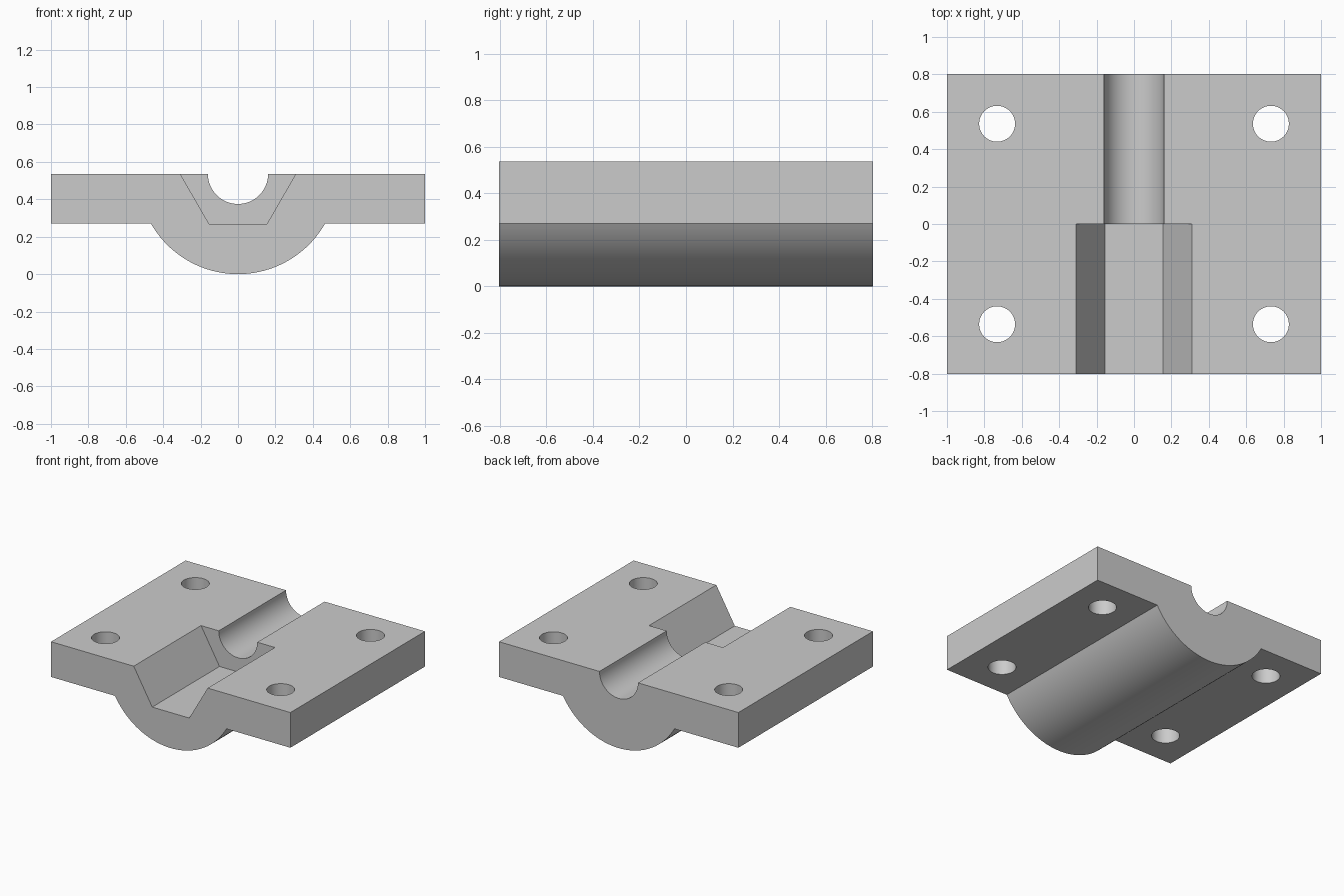
import bpy, bmesh, math
from mathutils import Vector

cube = bpy.data.objects.get("Cube")
if cube:
    bpy.data.objects.remove(cube, do_unlink=True)

HALF_X, HALF_Y = 1.0, 0.803
TOP, PLATE_BOTTOM = 0.536, 0.27
BOSS_R, BORE_R, HEX_R, HOLE_R = 0.536, 0.161, 0.309, 0.096

steel = bpy.data.materials.new("light grey")
steel.use_nodes = True
grey = (0.6, 0.6, 0.6, 1.0)
steel.diffuse_color = grey
steel.node_tree.nodes["Principled BSDF"].inputs["Base Color"].default_value = grey


def arc(radius, start, end, steps):
    """Points of an arc in XZ, centred on the axis in the top face."""
    angles = [start + (end - start) * i / steps for i in range(steps + 1)]
    return [(radius * math.cos(a), TOP + radius * math.sin(a)) for a in angles]


def extrude(name, outline, offset, direction):
    """Solid made by sweeping a flat outline along a direction."""
    bm = bmesh.new()
    base = bm.faces.new([bm.verts.new(Vector(p) + offset) for p in outline])
    swept = bmesh.ops.extrude_face_region(bm, geom=[base])["geom"]
    verts = [v for v in swept if isinstance(v, bmesh.types.BMVert)]
    bmesh.ops.translate(bm, verts=verts, vec=direction)
    bmesh.ops.recalc_face_normals(bm, faces=bm.faces)
    mesh = bpy.data.meshes.new(name)
    bm.to_mesh(mesh)
    bm.free()
    obj = bpy.data.objects.new(name, mesh)
    bpy.context.collection.objects.link(obj)
    return obj


def cut(target, cutter):
    """Subtract the cutter and throw it away."""
    cutter.hide_render = True
    mod = target.modifiers.new("cut", 'BOOLEAN')
    mod.operation = 'DIFFERENCE'
    mod.solver = 'EXACT'
    mod.object = cutter
    bpy.ops.object.select_all(action='DESELECT')
    bpy.context.view_layer.objects.active = target
    target.select_set(True)
    bpy.ops.object.modifier_apply(modifier=mod.name)
    bpy.data.objects.remove(cutter, do_unlink=True)


# Body: flat flanges, round belly and half-round bore in one profile
dip = math.asin((TOP - PLATE_BOTTOM) / BOSS_R)
profile = [(-HALF_X, TOP), (-HALF_X, PLATE_BOTTOM)]
profile += arc(BOSS_R, math.pi + dip, 2 * math.pi - dip, 48)
profile += [(HALF_X, PLATE_BOTTOM), (HALF_X, TOP)]
profile += arc(BORE_R, 2 * math.pi, math.pi, 40)
body = extrude("clamp_half", [(x, 0, z) for x, z in profile],
               Vector((0, -HALF_Y, 0)), Vector((0, 2 * HALF_Y, 0)))
body.data.materials.append(steel)

# Half-hexagon pocket in the front half
pocket = arc(HEX_R, math.pi, 2 * math.pi, 3) + [(HEX_R, 1), (-HEX_R, 1)]
cut(body, extrude("pocket_cutter", [(x, 0, z) for x, z in pocket],
                  Vector((0, -1, 0)), Vector((0, 1, 0))))

# Four bolt holes through the flanges
N = 48
circle = [(HOLE_R * math.cos(math.tau * i / N), HOLE_R * math.sin(math.tau * i / N), 0)
          for i in range(N)]
for sx in (-1, 1):
    for sy in (-1, 1):
        cut(body, extrude("hole_cutter", circle,
                          Vector((sx * 0.732, sy * 0.536, 0)), Vector((0, 0, 1))))

bpy.ops.object.select_all(action='DESELECT')
body.select_set(True)
bpy.context.view_layer.objects.active = body
bpy.ops.object.shade_smooth_by_angle(angle=math.radians(30))
